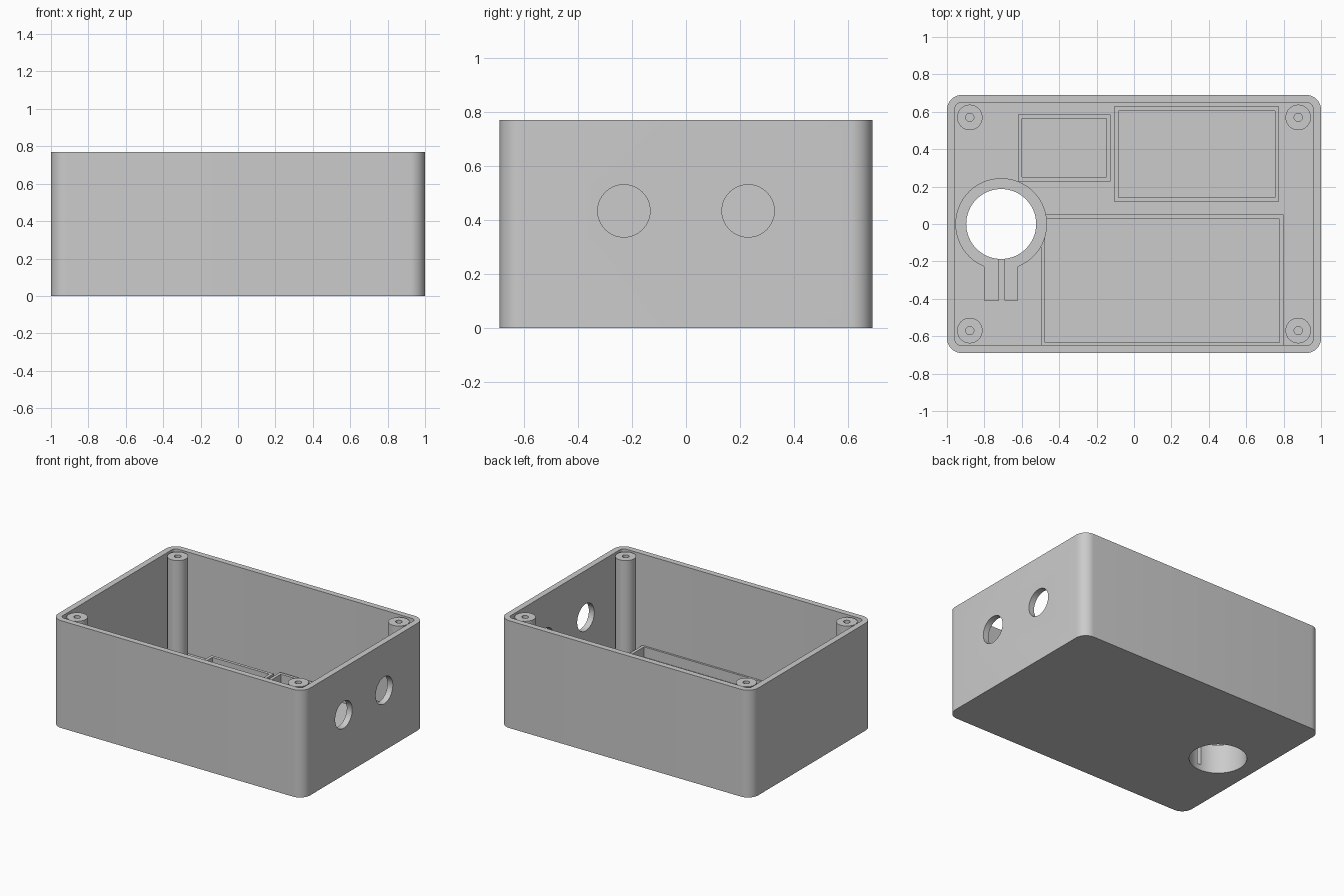
import bpy, bmesh, math

cube = bpy.data.objects.get("Cube")
if cube:
    bpy.data.objects.remove(cube, do_unlink=True)

HEIGHT, FLOOR, RIB_TOP, RING_TOP, POST_TOP = 0.77, 0.042, 0.115, 0.21, 0.763
HOLE_X, BORE = -0.71, 0.187

grey = bpy.data.materials.new("light grey plastic")
grey.use_nodes = True
grey.diffuse_color = (0.6, 0.6, 0.6, 1)
grey.node_tree.nodes["Principled BSDF"].inputs["Base Color"].default_value = (0.6, 0.6, 0.6, 1)


def prism(name, points, z0, z1):
    """Extrude a flat outline between two heights."""
    bm = bmesh.new()
    face = bm.faces.new([bm.verts.new((x, y, z0)) for x, y in points])
    top = bmesh.ops.extrude_face_region(bm, geom=[face])["geom"]
    verts = [v for v in top if isinstance(v, bmesh.types.BMVert)]
    bmesh.ops.translate(bm, verts=verts, vec=(0, 0, z1 - z0))
    bmesh.ops.recalc_face_normals(bm, faces=bm.faces)
    mesh = bpy.data.meshes.new(name)
    bm.to_mesh(mesh)
    bm.free()
    mesh.materials.append(grey)
    obj = bpy.data.objects.new(name, mesh)
    bpy.context.collection.objects.link(obj)
    return obj


def circle(cx, cy, r, n=64):
    return [(cx + r * math.cos(2 * math.pi * i / n), cy + r * math.sin(2 * math.pi * i / n))
            for i in range(n)]


def rect(x0, x1, y0, y1):
    return [(x0, y0), (x1, y0), (x1, y1), (x0, y1)]


def rounded(hx, hy, r, n=10):
    pts = []
    for k, (sx, sy) in enumerate([(1, 1), (-1, 1), (-1, -1), (1, -1)]):
        for i in range(n + 1):
            a = (k + i / n) * math.pi / 2
            pts.append((sx * (hx - r) + r * math.cos(a), sy * (hy - r) + r * math.sin(a)))
    return pts


def combine(obj, other, operation="DIFFERENCE"):
    """Apply a boolean and discard the helper."""
    other.hide_render = True
    mod = obj.modifiers.new("cut", "BOOLEAN")
    mod.operation, mod.object, mod.solver = operation, other, "EXACT"
    bpy.context.view_layer.objects.active = obj
    bpy.ops.object.modifier_apply(modifier=mod.name)
    bpy.data.objects.remove(other, do_unlink=True)


def smooth(obj):
    bpy.ops.object.select_all(action="DESELECT")
    obj.select_set(True)
    bpy.context.view_layer.objects.active = obj
    bpy.ops.object.shade_smooth_by_angle(angle=math.radians(30))


# Open box with a floor opening and two side holes
box = prism("enclosure_box", rounded(1, 0.69, 0.08), 0, HEIGHT)
combine(box, prism("cavity", rounded(0.957, 0.648, 0.03), FLOOR, 1))
combine(box, prism("floor_hole", circle(HOLE_X, 0, BORE), -0.1, 0.1))
for y in (-0.23, 0.23):
    cutter = prism("side_hole", circle(0, 0, 0.097), -0.1, 0.1)
    cutter.rotation_euler.y = math.pi / 2
    cutter.location = (0.98, y, 0.433)
    combine(box, cutter)
smooth(box)

# Corner screw posts
for sx, side in ((-1, "right"), (1, "left")):
    for sy, end in ((-1, "front"), (1, "back")):
        x, y = sx * 0.878, sy * 0.57
        post = prism(f"screw_post_{end}_{side}", circle(x, y, 0.068, 48), FLOOR, POST_TOP)
        combine(post, prism("screw_hole", circle(x, y, 0.022, 24), 0.1, 1))
        smooth(post)

# Low rectangular frames on the floor
frames = {
    "small_frame": (-0.62, -0.125, 0.228, 0.585, 0.022),
    "back_frame": (-0.106, 0.775, 0.12, 0.627, 0.022),
    "front_frame": (-0.497, 0.799, -0.656, 0.05, 0.022),
}
for name, (x0, x1, y0, y1, t) in frames.items():
    frame = prism(name, rect(x0, x1, y0, y1), FLOOR, RIB_TOP)
    combine(frame, prism("pocket", rect(x0 + t, x1 - t, y0 + t, y1 - t), 0, 1))

# Split clamp ring around the floor opening
ring = prism("clamp_ring", circle(HOLE_X, 0, 0.245), FLOOR, RING_TOP)
combine(ring, prism("tabs", rect(-0.802, -0.62, -0.41, -0.1), FLOOR, RING_TOP), "UNION")
combine(ring, prism("bore", circle(HOLE_X, 0, BORE), 0, 1))
combine(ring, prism("slot", rect(-0.722, -0.693, -0.5, -0.1), 0, 1))
smooth(ring)
